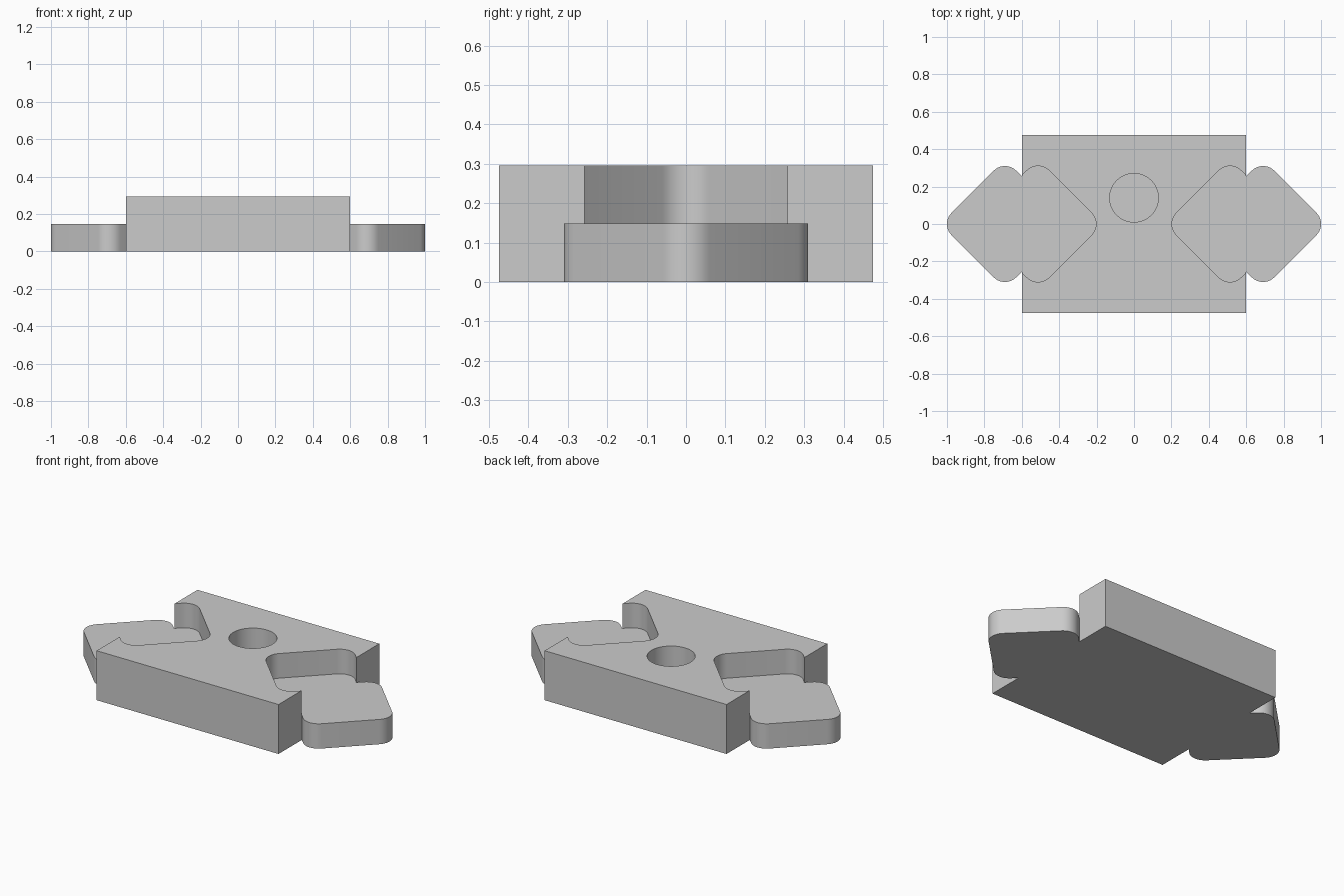
import bpy
import bmesh
from math import radians, cos, sin, pi

HEIGHT = 0.295
STEP = 0.148
CORNER_R = 0.085
TIP = 0.31

cube = bpy.data.objects.get("Cube")
if cube:
    bpy.data.objects.remove(cube, do_unlink=True)

grey = bpy.data.materials.new("light grey")
grey.use_nodes = True
colour = (0.6, 0.6, 0.6, 1)
grey.diffuse_color = colour
grey.node_tree.nodes["Principled BSDF"].inputs["Base Color"].default_value = colour


def prism(name, outline, z0, z1):
    """Extrude a counter-clockwise outline between two heights."""
    bm = bmesh.new()
    low = [bm.verts.new((x, y, z0)) for x, y in outline]
    high = [bm.verts.new((x, y, z1)) for x, y in outline]
    bm.faces.new(low[::-1])
    bm.faces.new(high)
    n = len(outline)
    for i in range(n):
        j = (i + 1) % n
        bm.faces.new((low[i], low[j], high[j], high[i]))
    mesh = bpy.data.meshes.new(name)
    bm.to_mesh(mesh)
    bm.free()
    mesh.materials.append(grey)
    obj = bpy.data.objects.new(name, mesh)
    bpy.context.collection.objects.link(obj)
    return obj


def rounded_diamond(cx, steps=10):
    """Square standing on its corner, with rounded tips."""
    points = []
    for k in range(4):
        axis = k * pi / 2
        px = cx + (TIP - CORNER_R) * cos(axis)
        py = (TIP - CORNER_R) * sin(axis)
        for i in range(steps + 1):
            a = axis - pi / 4 + pi / 2 * i / steps
            points.append((px + CORNER_R * cos(a), py + CORNER_R * sin(a)))
    return points


def circle(cx, cy, r, n=64):
    return [(cx + r * cos(2 * pi * i / n), cy + r * sin(2 * pi * i / n)) for i in range(n)]


def combine(target, tool, operation):
    """Apply a boolean and discard the tool."""
    tool.hide_render = True
    mod = target.modifiers.new(tool.name, "BOOLEAN")
    mod.operation = operation
    mod.solver = "EXACT"
    mod.object = tool
    bpy.context.view_layer.objects.active = target
    bpy.ops.object.modifier_apply(modifier=mod.name)
    bpy.data.objects.remove(tool, do_unlink=True)


# Main block
body = prism("connector_body",
             [(-0.6, -0.475), (0.6, -0.475), (0.6, 0.475), (-0.6, 0.475)], 0, HEIGHT)

# Diamond pockets open to the ends, and a blind round socket
for side in (-1, 1):
    combine(body, prism("pocket_cutter", rounded_diamond(side * 0.513), STEP, HEIGHT + 0.1),
            "DIFFERENCE")
combine(body, prism("socket_cutter", circle(0, 0.14, 0.13), STEP, HEIGHT + 0.1), "DIFFERENCE")

# Half-height diamond tabs flush with the pocket floors
for side in (-1, 1):
    combine(body, prism("end_tab", rounded_diamond(side * 0.69), 0, STEP), "UNION")

# Merge coplanar pieces and smooth only the rounded corners
bm = bmesh.new()
bm.from_mesh(body.data)
bmesh.ops.remove_doubles(bm, verts=bm.verts, dist=0.0001)
bmesh.ops.dissolve_limit(bm, angle_limit=radians(0.5), verts=bm.verts, edges=bm.edges)
bm.to_mesh(body.data)
bm.free()

bpy.ops.object.select_all(action="DESELECT")
body.select_set(True)
bpy.context.view_layer.objects.active = body
bpy.ops.object.shade_smooth_by_angle(angle=radians(30))
